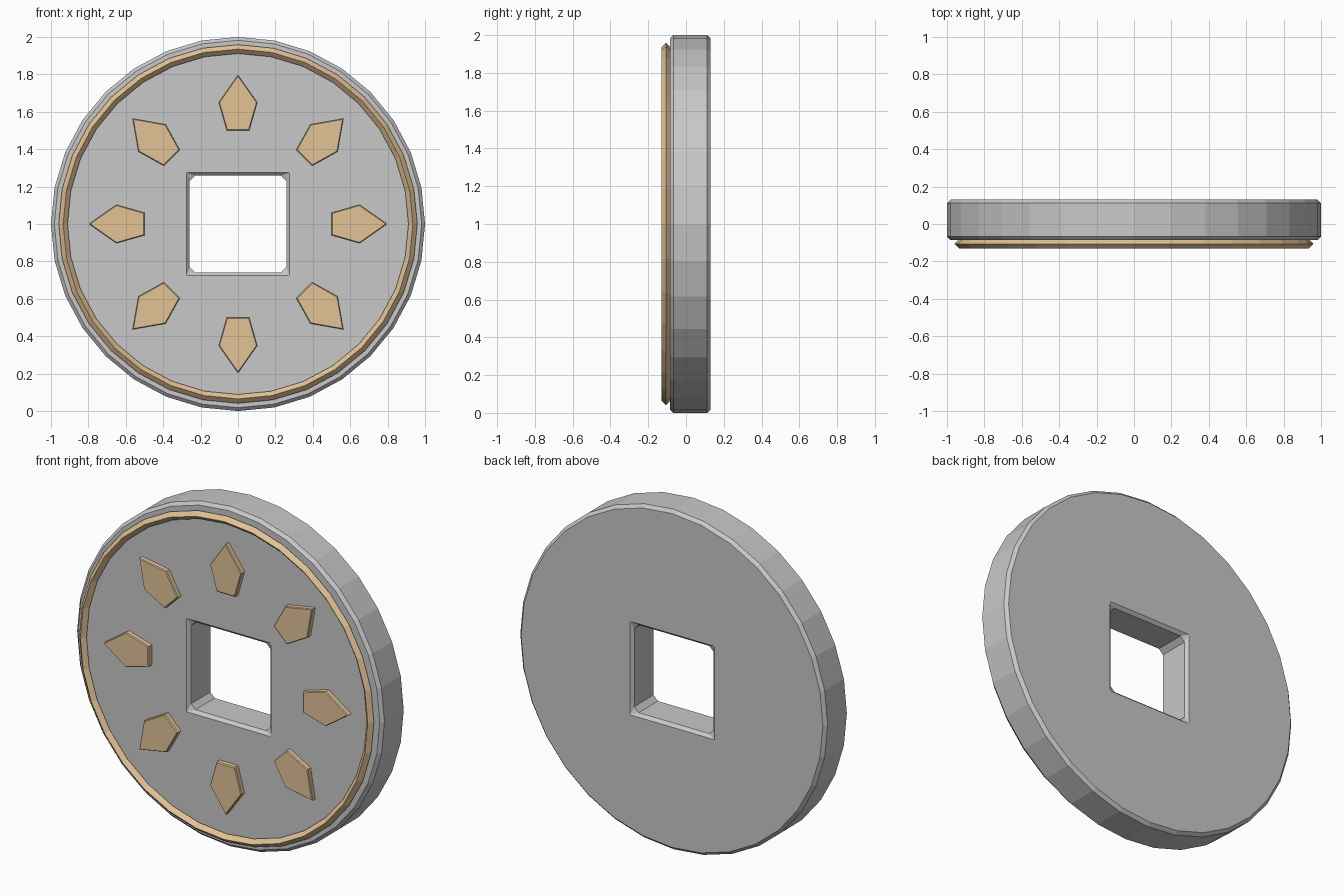
import bpy, bmesh, math
from mathutils import Vector

if "Cube" in bpy.data.objects:
    bpy.data.objects.remove(bpy.data.objects["Cube"])

SIDES = 32
FRONT, BACK = -0.085, 0.13      # disc faces along y
CHAMFER = 0.018


def material(name, rgb):
    m = bpy.data.materials.new(name)
    m.diffuse_color = (*rgb, 1)
    m.use_nodes = True
    m.node_tree.nodes["Principled BSDF"].inputs["Base Color"].default_value = m.diffuse_color
    return m


STONE = material("grey_stone", (0.58, 0.58, 0.58))
GOLD = material("tan_gold", (0.76, 0.54, 0.30))


def finish(bm, name, mat):
    bmesh.ops.remove_doubles(bm, verts=bm.verts, dist=1e-5)
    bmesh.ops.recalc_face_normals(bm, faces=bm.faces)
    mesh = bpy.data.meshes.new(name)
    bm.to_mesh(mesh)
    bm.free()
    mesh.materials.append(mat)
    ob = bpy.data.objects.new(name, mesh)
    bpy.context.collection.objects.link(ob)
    return ob


def circle(bm, r, y):
    return [bm.verts.new((r * math.sin(a), y, 1 + r * math.cos(a)))
            for a in (2 * math.pi * i / SIDES for i in range(SIDES))]


def square(bm, h, cut, y):
    """Square loop of 8 vertices with cut corners (cut = 0 gives a sharp square)."""
    pts = []
    for sx, sz in ((1, 1), (1, -1), (-1, -1), (-1, 1)):
        pair = [(sx * (h - cut), sz * h), (sx * h, sz * (h - cut))]
        pts += pair if sx == sz else pair[::-1]
    return [bm.verts.new((x, y, 1 + z)) for x, z in pts]


def skin(bm, loops, closed=False):
    pairs = list(zip(loops, loops[1:] + loops[:1]))
    for a, b in pairs if closed else pairs[:-1]:
        n = len(a)
        for i in range(n):
            j = (i + 1) % n
            bm.faces.new((a[i], a[j], b[j], b[i]))


# Disc: chamfered rim, chamfered square hole, flat faces between them
bm = bmesh.new()
skin(bm, [circle(bm, r, y) for r, y in (
    (1 - CHAMFER, FRONT), (1, FRONT + CHAMFER),
    (1, BACK - CHAMFER), (1 - CHAMFER, BACK))])
skin(bm, [square(bm, h, c, y) for h, c, y in (
    (0.275, 0, FRONT), (0.258, 0.028, FRONT + CHAMFER),
    (0.258, 0.028, BACK - CHAMFER), (0.275, 0, BACK))])
bmesh.ops.remove_doubles(bm, verts=bm.verts, dist=1e-5)
for y in (FRONT, BACK):
    edges = [e for e in bm.edges if e.is_boundary
             and all(abs(v.co.y - y) < 1e-4 for v in e.verts)]
    bmesh.ops.triangle_fill(bm, edges=edges, use_beauty=True, normal=Vector((0, 1, 0)))
finish(bm, "disc", STONE)

# Raised rim ring with a diamond cross-section
bm = bmesh.new()
R, W, Y = 0.935, 0.024, -0.106
skin(bm, [circle(bm, r, y) for r, y in
          ((R + W, Y), (R, Y - W), (R - W, Y), (R, Y + W))], closed=True)
finish(bm, "rim_ring", GOLD)

# Eight pointed inlays: (distance from centre, sideways offset)
KITE = [(0.5, -0.06), (0.65, -0.103), (0.797, 0), (0.65, 0.103), (0.5, 0.06)]
for k in range(8):
    a = k * math.pi / 4
    s, c = math.sin(a), math.cos(a)
    bm = bmesh.new()
    loops = []
    for y, f in ((FRONT + 0.01, 1), (-0.111, 1), (-0.116, 0.955)):
        loops.append([bm.verts.new((d * s + o * c, y, 1 + d * c - o * s))
                      for d, o in ((0.64 + (d - 0.64) * f, o * f) for d, o in KITE)])
    skin(bm, loops)
    bm.faces.new(loops[0])
    bm.faces.new(loops[-1])
    finish(bm, f"inlay_{k + 1}", GOLD)
